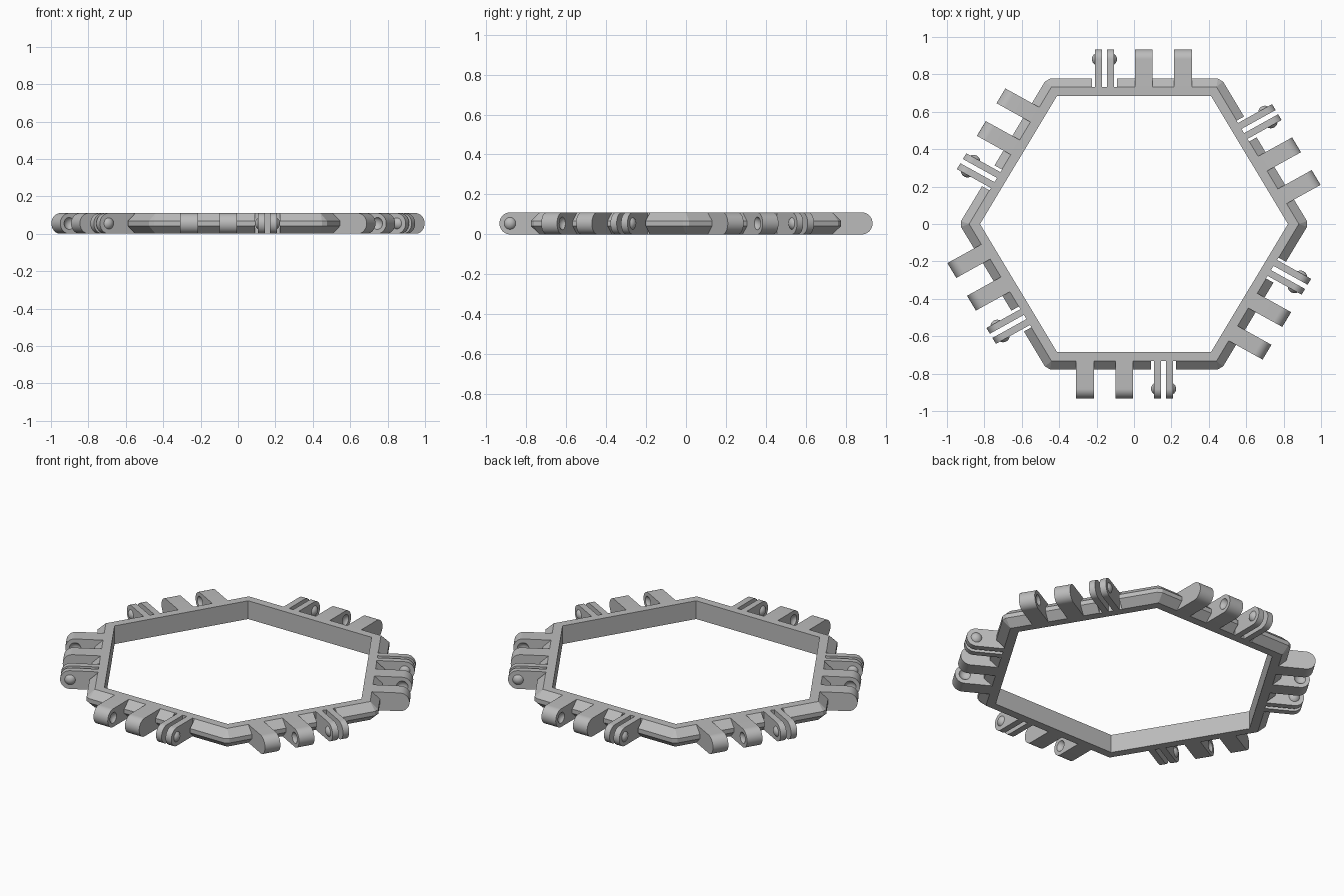
import bpy, bmesh, math
from mathutils import Matrix, Vector

cube = bpy.data.objects.get("Cube")
if cube:
    bpy.data.objects.remove(cube)

HEIGHT = 0.11
INNER, FLAT, OUTER = 0.713, 0.7635, 0.809   # distances of the frame faces from the centre
TIP = 0.973                                 # outer end of the hinge lugs
R = HEIGHT / 2
PIVOT = TIP - R
SQUASH = Matrix.Scale(0.96, 4, (0, 1, 0))   # frame is slightly shorter in y

grey = bpy.data.materials.new("grey plastic")
grey.use_nodes = True
grey.diffuse_color = (0.5, 0.5, 0.5, 1)
grey.node_tree.nodes["Principled BSDF"].inputs["Base Color"].default_value = (0.5, 0.5, 0.5, 1)


def make(name, bm):
    bmesh.ops.recalc_face_normals(bm, faces=bm.faces[:])
    mesh = bpy.data.meshes.new(name)
    bm.to_mesh(mesh)
    bm.free()
    mesh.materials.append(grey)
    obj = bpy.data.objects.new(name, mesh)
    bpy.context.collection.objects.link(obj)
    return obj


def cut(obj, cutter):
    """Subtract the cutter, bake the result and delete the cutter."""
    cutter.hide_render = True
    mod = obj.modifiers.new("cut", 'BOOLEAN')
    mod.operation, mod.solver, mod.object = 'DIFFERENCE', 'EXACT', cutter
    deps = bpy.context.evaluated_depsgraph_get()
    mesh = bpy.data.meshes.new_from_object(obj.evaluated_get(deps))
    obj.modifiers.clear()
    obj.data = mesh
    bpy.data.objects.remove(cutter)


def smooth(mesh):
    mesh.shade_smooth()
    mesh.set_sharp_from_angle(angle=math.radians(30))


def lug(name, x0, x1, start):
    """Bar standing out from the front side, with a rounded end."""
    bm = bmesh.new()
    outline = [(start, HEIGHT), (start, 0)]
    for i in range(25):
        a = -math.pi / 2 + math.pi * i / 24
        outline.append((PIVOT + R * math.cos(a), R + R * math.sin(a)))
    face = bm.faces.new([bm.verts.new((x0, -n, z)) for n, z in outline])
    out = bmesh.ops.extrude_face_region(bm, geom=[face])
    moved = [v for v in out["geom"] if isinstance(v, bmesh.types.BMVert)]
    bmesh.ops.translate(bm, verts=moved, vec=(x1 - x0, 0, 0))
    return make(name, bm)


def dome(name, x, side, radius, depth):
    """Shallow spherical cap bulging from the plane x towards side."""
    ball = (radius ** 2 + depth ** 2) / (2 * depth)
    bm = bmesh.new()
    bmesh.ops.create_uvsphere(
        bm, u_segments=32, v_segments=24, radius=ball,
        matrix=Matrix.Translation((x + side * (depth - ball), -PIVOT, R))
        @ Matrix.Rotation(math.pi / 2, 4, 'Y'))
    bmesh.ops.bisect_plane(bm, geom=bm.verts[:] + bm.edges[:] + bm.faces[:],
                           plane_co=(x - side * 0.002, 0, 0), plane_no=(-side, 0, 0),
                           clear_outer=True)
    bmesh.ops.holes_fill(bm, edges=[e for e in bm.edges if e.is_boundary])
    return make(name, bm)


# Hexagonal frame: chamfered section swept around six blunted corners
profile = [(INNER, 0), (FLAT, 0), (OUTER, 0.042), (OUTER, 0.068), (FLAT, HEIGHT), (INNER, HEIGHT)]
bm = bmesh.new()
rings = []
for k in range(6):
    angle = k * math.pi / 3
    for turn in (-1, 1):
        ring = []
        for dist, z in profile:
            p = Vector((dist / math.cos(math.pi / 6), 0, z))
            if dist == OUTER:
                t = math.radians(60 if turn < 0 else 120)
                p += Vector((math.cos(t), math.sin(t), 0)) * 0.018 * turn
            ring.append(bm.verts.new(Matrix.Rotation(angle, 3, 'Z') @ p))
        rings.append(ring)
for i, a in enumerate(rings):
    b = rings[(i + 1) % len(rings)]
    for j in range(len(profile)):
        n = (j + 1) % len(profile)
        bm.faces.new((a[j], b[j], b[n], a[n]))
bmesh.ops.remove_doubles(bm, verts=bm.verts[:], dist=0.0001)
frame = make("hexagonal_frame", bm)

# Clearance notches behind the clip prongs
CLIP = 0.157
bm = bmesh.new()
for k in range(6):
    bmesh.ops.create_cube(bm, size=1, matrix=Matrix.Rotation(k * math.pi / 3, 4, 'Z')
                          @ Matrix.Translation((CLIP, -FLAT + 0.001 - 0.05, R))
                          @ Matrix.Diagonal((0.134, 0.1, 0.3, 1)))
cut(frame, make("notch_cutter", bm))
frame.data.transform(SQUASH)

# Hinge parts of the front side: two socket lugs and a two-pronged snap clip
outer_lug = lug("outer_socket_lug", -0.31, -0.215, FLAT)
cut(outer_lug, dome("socket_cutter", -0.215, -1, 0.032, 0.018))
inner_lug = lug("inner_socket_lug", -0.10, -0.005, FLAT)
cut(inner_lug, dome("socket_cutter", -0.10, 1, 0.032, 0.018))
parts = [
    outer_lug, inner_lug,
    lug("clip_prong_a", 0.107, 0.144, FLAT - 0.001),
    lug("clip_prong_b", 0.171, 0.209, FLAT - 0.001),
    dome("clip_knob_a", 0.107, -1, 0.03, 0.016),
    dome("clip_knob_b", 0.209, 1, 0.03, 0.016),
]

# Repeat the hinge on all six sides
for part in parts:
    for k in range(1, 6):
        copy = part.copy()
        copy.data = part.data.copy()
        copy.name = f"{part.name}_{k + 1}"
        bpy.context.collection.objects.link(copy)
        copy.data.transform(SQUASH @ Matrix.Rotation(k * math.pi / 3, 4, 'Z'))
        smooth(copy.data)
    part.data.transform(SQUASH)
    smooth(part.data)
